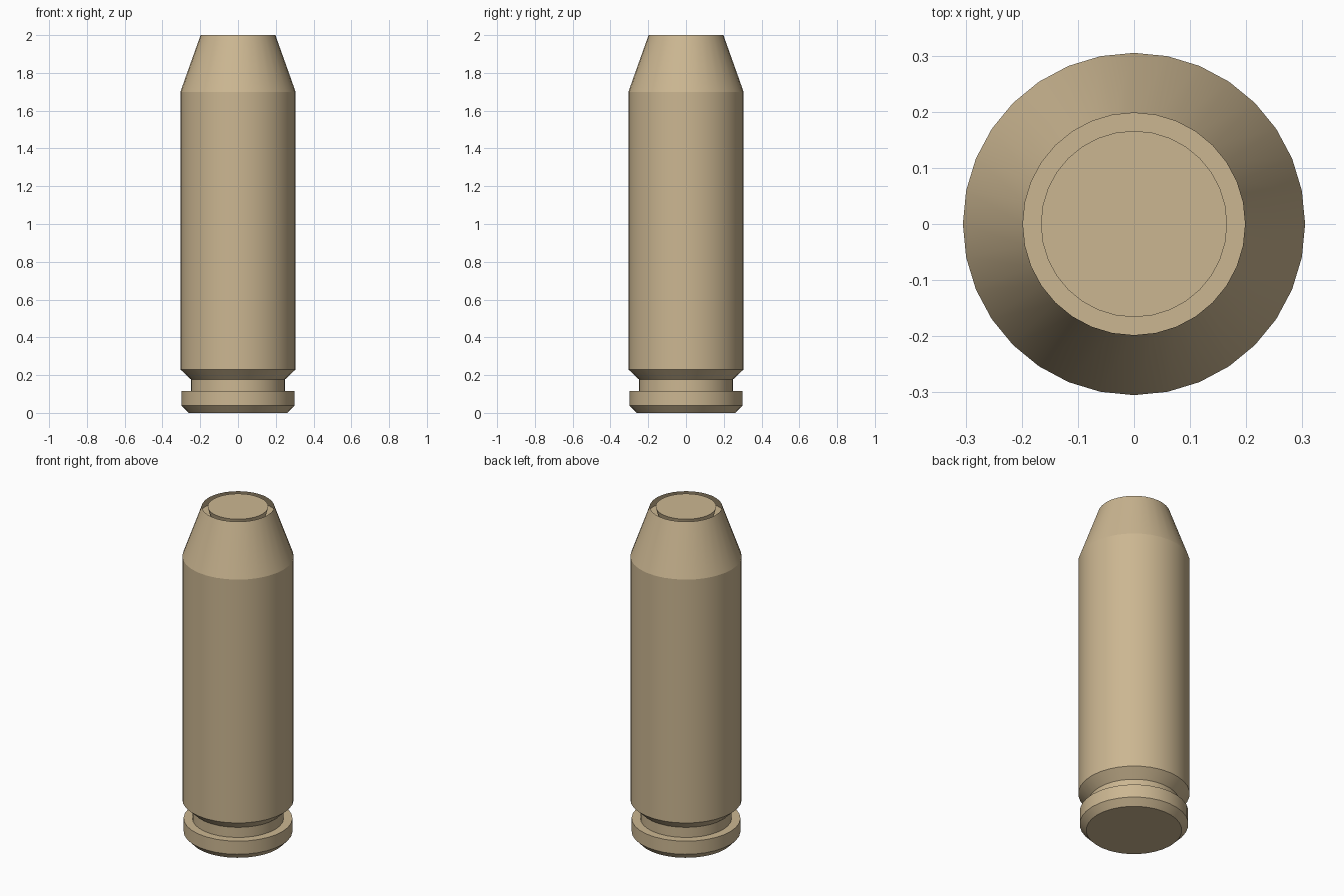
import bpy
import bmesh
import math

cube = bpy.data.objects.get("Cube")
if cube:
    bpy.data.objects.remove(cube, do_unlink=True)

SIDES = 32

brass = bpy.data.materials.new("tan_brass")
brass.use_nodes = True
colour = (0.60, 0.47, 0.285, 1.0)
brass.diffuse_color = colour
brass.node_tree.nodes["Principled BSDF"].inputs["Base Color"].default_value = colour


def lathe(name, profile, cap_start=False, cap_end=False):
    """Turn a (radius, height) profile, listed from outer bottom upward, about z."""
    bm = bmesh.new()
    rings = []
    for r, z in profile:
        ring = []
        for i in range(SIDES):
            a = math.tau * i / SIDES
            ring.append(bm.verts.new((r * math.cos(a), r * math.sin(a), z)))
        rings.append(ring)
    for low, high in zip(rings, rings[1:]):
        for i in range(SIDES):
            j = (i + 1) % SIDES
            bm.faces.new((low[i], low[j], high[j], high[i]))
    if cap_start:
        bm.faces.new(rings[0][::-1])
    if cap_end:
        bm.faces.new(rings[-1])
    mesh = bpy.data.meshes.new(name)
    bm.to_mesh(mesh)
    bm.free()
    mesh.materials.append(brass)
    obj = bpy.data.objects.new(name, mesh)
    bpy.context.collection.objects.link(obj)
    bpy.ops.object.select_all(action="DESELECT")
    obj.select_set(True)
    bpy.context.view_layer.objects.active = obj
    bpy.ops.object.shade_smooth_by_angle(angle=math.radians(15))
    return obj


# Casing: bevelled rim, extractor groove, shoulder bevel and straight wall
lathe("casing", [
    (0.262, 0.0), (0.298, 0.038), (0.298, 0.117), (0.25, 0.117),
    (0.25, 0.178), (0.305, 0.23), (0.305, 1.70),
], cap_start=True)

# Tapered nose: outer cone, narrow undercut groove at the tip, flat core
lathe("nose", [
    (0.305, 1.70), (0.198, 2.0), (0.219, 1.94),
    (0.15, 1.94), (0.166, 2.0),
], cap_end=True)
